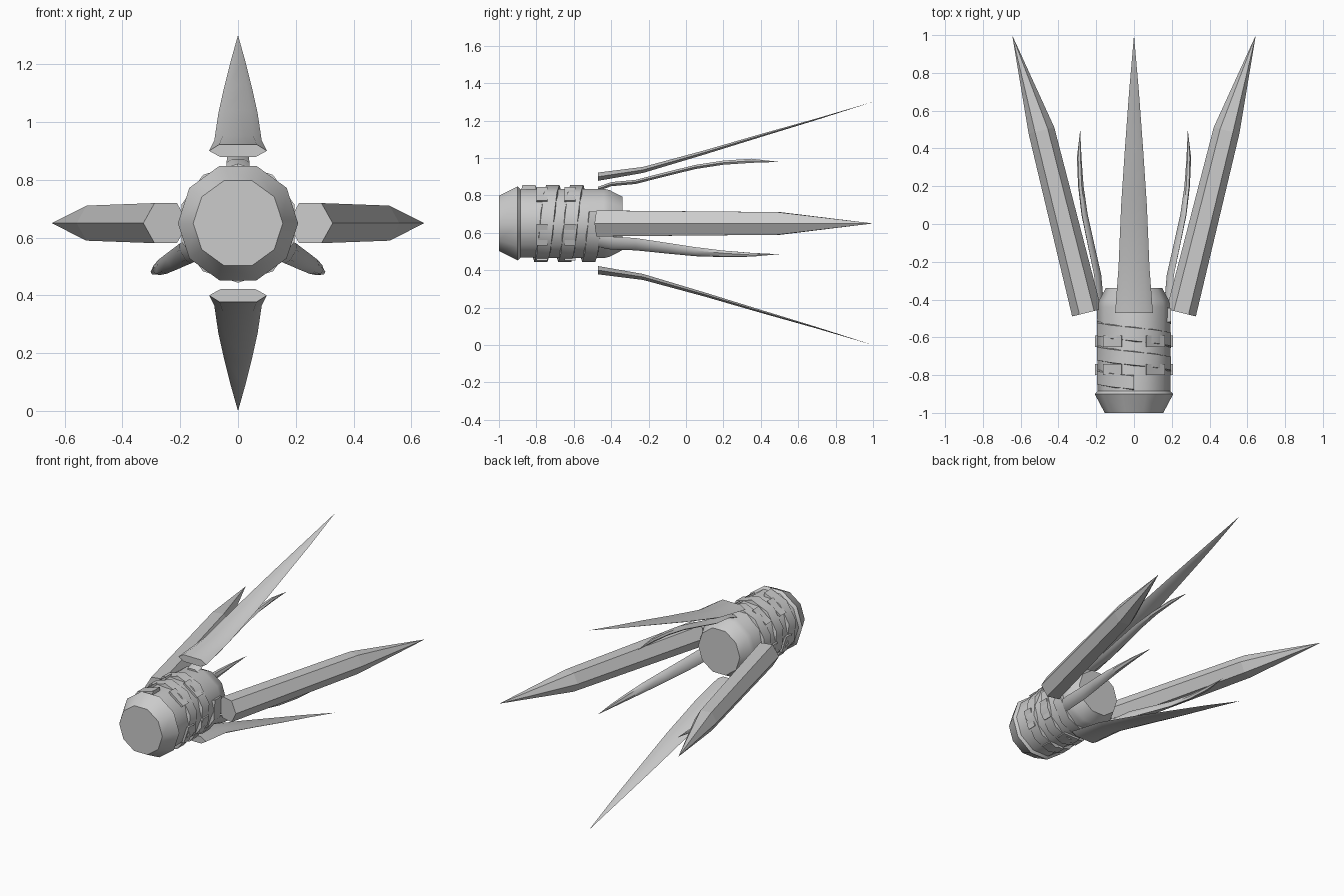
import bpy, math
from mathutils import Vector

if "Cube" in bpy.data.objects:
    bpy.data.objects.remove(bpy.data.objects["Cube"])

CZ = 0.65  # height of the central axis
grey = bpy.data.materials.new("plain grey")
grey.diffuse_color = (0.6, 0.6, 0.6, 1)
grey.use_nodes = True
grey.node_tree.nodes["Principled BSDF"].inputs["Base Color"].default_value = grey.diffuse_color


def loft(name, rings, tip=None, closed=False, smooth=None):
    """Skin a list of equal-length rings; end in a point, a cap, or a loop."""
    n = len(rings[0])
    verts = [tuple(v) for r in rings for v in r]
    faces = []
    for k in range(len(rings) - 1):
        for i in range(n):
            j = (i + 1) % n
            faces.append((k * n + i, k * n + j, (k + 1) * n + j, (k + 1) * n + i))
    last = (len(rings) - 1) * n
    faces.append(tuple(reversed(range(n))))
    if tip is not None:
        verts.append(tuple(tip))
        faces += [(last + i, last + (i + 1) % n, len(verts) - 1) for i in range(n)]
    else:
        faces.append(tuple(range(last, last + n)))
    me = bpy.data.meshes.new(name)
    me.from_pydata(verts, [], faces)
    me.materials.append(grey)
    ob = bpy.data.objects.new(name, me)
    bpy.context.collection.objects.link(ob)
    bpy.ops.object.select_all(action='DESELECT')
    ob.select_set(True)
    bpy.context.view_layer.objects.active = ob
    bpy.ops.object.mode_set(mode='EDIT')
    bpy.ops.mesh.select_all(action='SELECT')
    bpy.ops.mesh.normals_make_consistent(inside=False)
    bpy.ops.object.mode_set(mode='OBJECT')
    if smooth:
        bpy.ops.object.shade_smooth_by_angle(angle=math.radians(smooth))
    return ob


def polar(r, a, y):
    """Point at radius r and angle a (degrees) around the central axis."""
    t = math.radians(a)
    return (r * math.cos(t), y, CZ + r * math.sin(t))


# Ten-sided handle with tapered ends
profile = [(-1, .155), (-.9, .208), (-.885, .192), (-.44, .195), (-.41, .188), (-.34, .15)]
loft("handle", [[polar(r, 36 * i, y) for i in range(10)] for y, r in profile], smooth=40)

# Raised band wound around the handle
rings = []
for i in range(29):
    a, y = 36 * i + 90, -.84 + i * .0128
    rings.append([polar(.18, a, y - .04), polar(.206, a, y - .035),
                  polar(.206, a, y + .035), polar(.18, a, y + .04)])
loft("grip_winding", rings, smooth=40)

# Small grip pads on every other facet
for row, y in enumerate((-.77, -.62)):
    for a in range(54, 414, 72):
        loft(f"grip_pad_{row}_{a}",
             [[polar(r, a + s, y + w) for r, s in ((.18, -17), (.206, -17), (.206, 17), (.18, 17))]
              for w in (-.03, .03)])

# Six-sided side spikes
for side, label in ((1, "right"), (-1, "left")):
    def hexagon(cx, cy, r):
        out = []
        for i in range(6):
            t = math.radians(60 * i)
            u = r * math.cos(t)
            out.append((side * (cx + .97 * u), cy - .24 * u, CZ + r * math.sin(t)))
        return out
    loft(label + "_spike", [hexagon(.25, -.47, .08), hexagon(.49, .495, .07)],
         tip=(side * .645, 1, CZ))

# Flat blades above and below: y, radial height, half width, half thickness
stations = [(-.47, .25, .1, .022), (-.23, .286, .082, .016), (.1, .38, .068, .011),
            (.4, .47, .048, .008), (.7, .558, .026, .004)]
for s, label in ((1, "upper"), (-1, "lower")):
    rings = []
    for y, h, w, t in stations:
        rings.append([(x * w, y, CZ + s * (h + d * t)) for x, d in
                      ((-1, 0), (-.65, 1), (.65, 1), (1, 0), (.6, -1), (-.6, -1))])
    loft(label + "_blade", rings, tip=(0, 1, CZ + s * .65), smooth=40)

# Three thin curved prongs: y, radial height, half width
curve = [(-.47, .185, .04), (-.4, .21, .04), (-.27, .222, .038), (-.1, .265, .033),
         (.05, .302, .028), (.2, .325, .02), (.35, .335, .011)]
for a in (90, 210, 330):
    t = math.radians(a)
    out, tan = Vector((math.cos(t), 0, math.sin(t))), Vector((-math.sin(t), 0, math.cos(t)))
    mid = Vector((0, 0, CZ))
    rings = [[mid + Vector((0, y, 0)) + out * (h + d * .011) + tan * (w * x)
              for x, d in ((-1, 0), (-.5, 1), (.5, 1), (1, 0), (.5, -1), (-.5, -1))]
             for y, h, w in curve]
    loft(f"prong_{a}", rings, tip=mid + Vector((0, .5, 0)) + out * .329, smooth=40)
